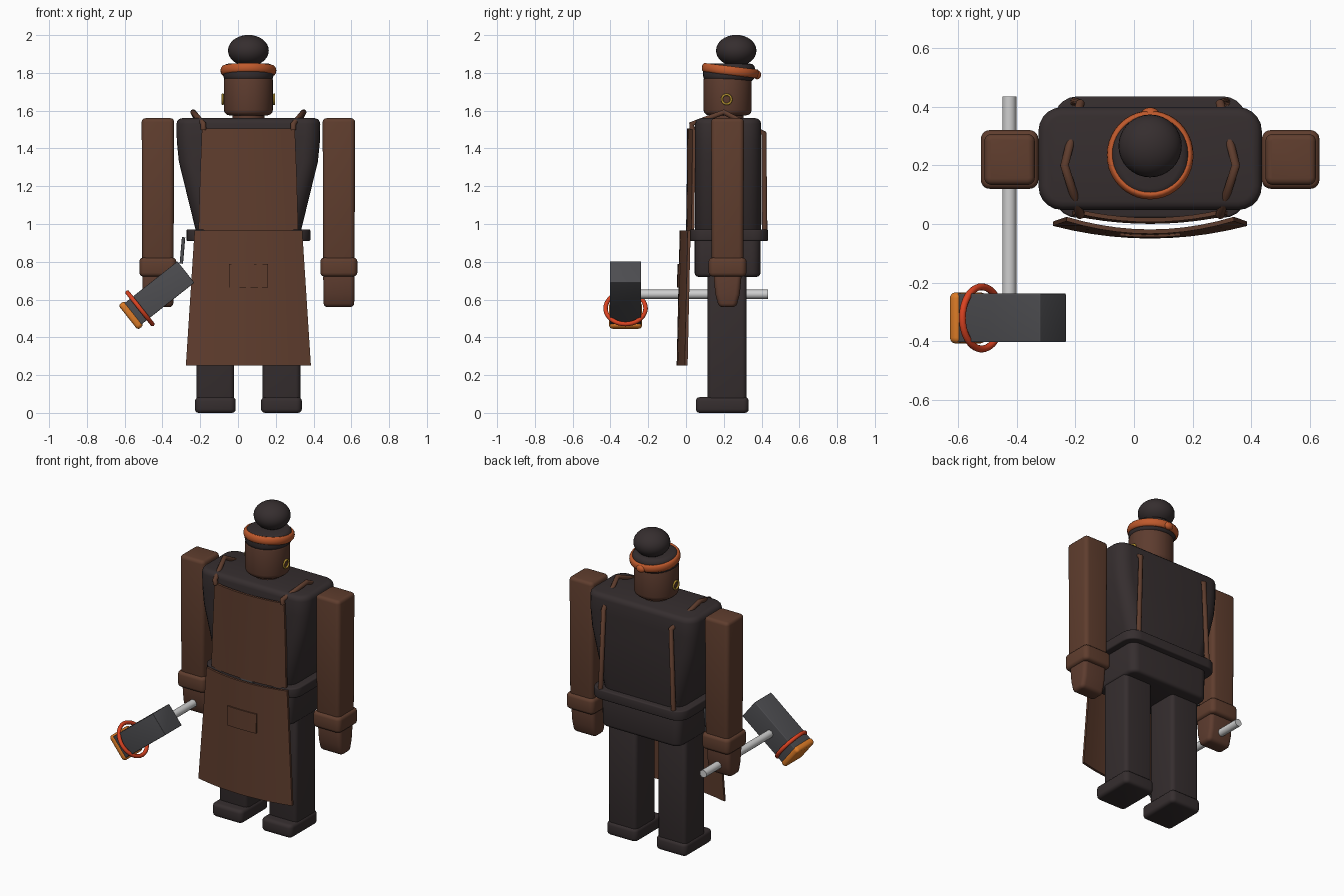
import bpy, bmesh, math
from mathutils import Vector

cube = bpy.data.objects.get("Cube")
if cube:
    bpy.data.objects.remove(cube, do_unlink=True)

CX, CY = 0.055, 0.22  # middle of the figure


def material(name, rgb):
    m = bpy.data.materials.new(name)
    m.use_nodes = True
    m.diffuse_color = (*rgb, 1)
    bsdf = m.node_tree.nodes["Principled BSDF"]
    bsdf.inputs["Base Color"].default_value = (*rgb, 1)
    bsdf.inputs["Roughness"].default_value = 0.8
    return m


charcoal = material("charcoal", (0.036, 0.027, 0.028))
leather = material("brown leather", (0.115, 0.047, 0.027))
skin = material("brown skin", (0.11, 0.045, 0.028))
rust = material("rust orange", (0.52, 0.10, 0.025))
gold = material("gold", (0.45, 0.28, 0.03))
steel = material("dark steel", (0.075, 0.075, 0.082))
pale = material("pale grey", (0.62, 0.62, 0.62))
red = material("hot red", (0.70, 0.055, 0.015))
amber = material("amber", (0.72, 0.20, 0.02))


def finish(obj, name, mat, angle=40):
    obj.name = name
    obj.data.materials.append(mat)
    bpy.ops.object.select_all(action='DESELECT')
    obj.select_set(True)
    bpy.context.view_layer.objects.active = obj
    bpy.ops.object.shade_smooth_by_angle(angle=math.radians(angle))
    return obj


def skin_outlines(name, outlines, mat, bevel=0.0):
    """Join a stack of equal outlines into a closed solid, rounding both ends."""
    bm = bmesh.new()
    rings = [[bm.verts.new(p) for p in o] for o in outlines]
    n = len(rings[0])
    for a, b in zip(rings, rings[1:]):
        for i in range(n):
            j = (i + 1) % n
            bm.faces.new((a[i], a[j], b[j], b[i]))
    caps = [bm.faces.new(rings[0][::-1]), bm.faces.new(rings[-1])]
    bmesh.ops.recalc_face_normals(bm, faces=bm.faces)
    if bevel:
        edges = [e for f in caps for e in f.edges]
        bmesh.ops.bevel(bm, geom=edges, offset=bevel, segments=3, profile=0.5,
                        affect='EDGES', clamp_overlap=True)
    mesh = bpy.data.meshes.new(name)
    bm.to_mesh(mesh)
    bm.free()
    obj = bpy.data.objects.new(name, mesh)
    bpy.context.collection.objects.link(obj)
    return finish(obj, name, mat)


def rounded(name, mat, centre, levels, radius=0.03, bevel=0.02, steps=5):
    """Rounded block; levels are (z, half width, half depth)."""
    outlines = []
    for z, hx, hy in levels:
        r = min(radius, hx * 0.98, hy * 0.98)
        o = []
        for k, (sx, sy) in enumerate(((1, 1), (-1, 1), (-1, -1), (1, -1))):
            for i in range(steps + 1):
                t = math.pi / 2 * (k + i / steps)
                o.append((centre[0] + sx * (hx - r) + r * math.cos(t),
                          centre[1] + sy * (hy - r) + r * math.sin(t), z))
        outlines.append(o)
    return skin_outlines(name, outlines, mat, bevel)


def panel(name, mat, levels, bow, thick=0.015, steps=10):
    """Bowed sheet; levels are (z, half width, y at the middle)."""
    us = [-1 + 2 * i / steps for i in range(steps + 1)]
    outlines = []
    for z, hw, y in levels:
        front = [(CX + u * hw, y + bow * u * u - thick / 2, z) for u in us]
        back = [(x, yy + thick, zz) for x, yy, zz in reversed(front)]
        outlines.append(front + back)
    return skin_outlines(name, outlines, mat)


def torus(name, mat, loc, major, minor, rot=(0, 0, 0), scale=(1, 1, 1)):
    bpy.ops.mesh.primitive_torus_add(location=loc, rotation=rot, major_radius=major, minor_radius=minor,
                                     major_segments=40, minor_segments=10)
    obj = bpy.context.object
    obj.scale = scale
    return finish(obj, name, mat, 60)


def ball(name, mat, loc, scale):
    bpy.ops.mesh.primitive_uv_sphere_add(segments=32, ring_count=16, radius=1, location=loc)
    obj = bpy.context.object
    obj.scale = scale
    return finish(obj, name, mat, 60)


def tube(name, mat, points, radius):
    """Round bar through the points."""
    curve = bpy.data.curves.new(name, 'CURVE')
    curve.dimensions = '3D'
    curve.bevel_depth = radius
    curve.bevel_resolution = 4
    curve.use_fill_caps = True
    spline = curve.splines.new('POLY')
    spline.points.add(len(points) - 1)
    for p, co in zip(spline.points, points):
        p.co = (*co, 1)
    curve.materials.append(mat)
    obj = bpy.data.objects.new(name, curve)
    bpy.context.collection.objects.link(obj)
    return obj


# Body
rounded("torso", charcoal, (CX, CY + 0.003),
        [(0.93, 0.27, 0.175), (1.33, 0.368, 0.175), (1.44, 0.379, 0.175), (1.56, 0.381, 0.175)], 0.08, 0.03)
rounded("belt", charcoal, (CX, 0.228), [(0.91, 0.328, 0.207), (0.972, 0.328, 0.207)], 0.08, 0.008)
rounded("pelvis", charcoal, (CX, CY), [(0.72, 0.28, 0.174), (0.94, 0.285, 0.174)], 0.05, 0.02)
rounded("buckle", steel, (CX, 0.014), [(0.915, 0.045, 0.009), (0.982, 0.045, 0.009)], 0.004, 0.003)

# Limbs, straps and earrings on both sides
for s, side in ((-1, "right"), (1, "left")):
    leg, arm = CX + s * 0.175, CX + s * 0.479
    rounded(side + "_leg", charcoal, (leg, 0.218), [(0.05, 0.1, 0.103), (0.76, 0.1, 0.103)], 0.025)
    rounded(side + "_foot", charcoal, (leg, 0.192), [(0, 0.108, 0.14), (0.083, 0.108, 0.14)], 0.03)
    rounded(side + "_arm", leather, (arm, CY), [(0.78, 0.083, 0.084), (1.56, 0.086, 0.087)], 0.025)
    rounded(side + "_cuff", leather, (arm, CY), [(0.722, 0.098, 0.1), (0.822, 0.098, 0.1)], 0.03)
    rounded(side + "_hand", skin, (arm, CY),
            [(0.56, 0.081, 0.046), (0.63, 0.082, 0.065), (0.74, 0.083, 0.075)], 0.025)
    tube(side + "_strap", leather,
         [(CX + s * o, y, z) for o, y, z in ((0.238, 0.035, 1.5), (0.238, 0.03, 1.53), (0.292, 0.2, 1.592),
                                             (0.238, 0.412, 1.48), (0.258, 0.416, 0.96))], 0.015)
    torus(side + "_earring", gold, (CX + s * 0.136, 0.215, 1.66), 0.025, 0.006, (0, math.pi / 2, 0))

# Head, cap and headband
rounded("neck", skin, (CX, CY), [(1.54, 0.085, 0.085), (1.62, 0.085, 0.085)], 0.085, 0, 8)
rounded("head", skin, (CX, CY), [(1.575, 0.13, 0.128), (1.79, 0.13, 0.128)], 0.125, 0.03, 8)
rounded("cap", charcoal, (CX, 0.228), [(1.755, 0.133, 0.138), (1.85, 0.133, 0.138)], 0.133, 0.03, 8)
ball("cap_bobble", charcoal, (CX, 0.266, 1.918), (0.108, 0.107, 0.083))
torus("headband", rust, (CX, 0.235, 1.812), 0.134, 0.014, (math.radians(-7), 0, 0), (1, 1.03, 1.75))
ball("headband_knot", rust, (CX, 0.377, 1.79), (0.03, 0.02, 0.024))

# Apron
panel("apron_bib", leather, [(0.965, 0.264, 0.008), (1.25, 0.256, 0.012), (1.505, 0.246, 0.014)], 0.028)
panel("apron_skirt", leather, [(0.25, 0.331, -0.042), (0.965, 0.285, -0.026)], 0.043)
panel("apron_pocket", leather, [(0.665, 0.103, -0.042), (0.787, 0.103, -0.039)], 0.005, 0.012)

# Small tool hanging from the belt
tube("belt_tool", steel, [(-0.3, CY, 0.79), (-0.288, CY, 0.93)], 0.009)

# Hammer: handle runs front to back, head is tilted about it
hub = Vector((-0.425, -0.32, 0.628))
tilt = math.radians(51.7)
axis = Vector((math.sin(tilt), 0, math.cos(tilt)))
tube("hammer_handle", pale, [(hub.x, 0.434, hub.z), (hub.x, -0.3, hub.z)], 0.024)
head = rounded("hammer_head", steel, (0, 0), [(-0.17, 0.072, 0.083), (0.19, 0.072, 0.083)], 0.004, 0.003)
face = rounded("hammer_face", amber, (0, 0), [(-0.2, 0.083, 0.087), (-0.16, 0.083, 0.087)], 0.02, 0.015)
for part in (head, face):
    part.location = hub
    part.rotation_euler = (0, tilt, 0)
torus("hammer_ring", red, hub - axis * 0.12, 0.106, 0.012, (0, tilt, 0))
